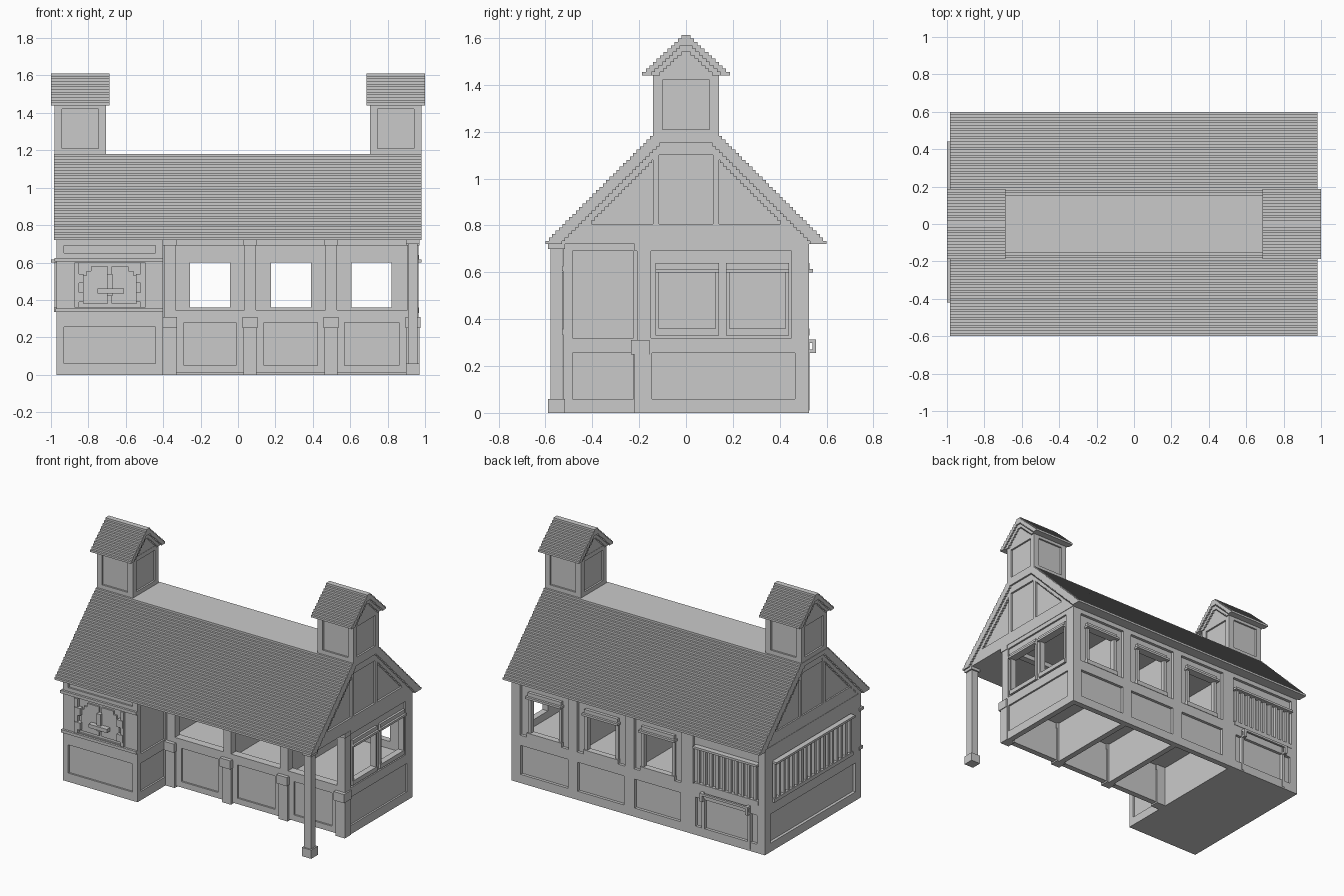
import bpy, bmesh

cube = bpy.data.objects.get("Cube")
if cube:
    bpy.data.objects.remove(cube, do_unlink=True)

grey = bpy.data.materials.new("plain_grey")
grey.use_nodes = True
GREY = (0.59, 0.59, 0.59, 1)
grey.diffuse_color = GREY
grey.node_tree.nodes["Principled BSDF"].inputs["Base Color"].default_value = GREY


def finish(name, bm):
    bmesh.ops.remove_doubles(bm, verts=bm.verts, dist=0.0001)
    bmesh.ops.recalc_face_normals(bm, faces=bm.faces)
    mesh = bpy.data.meshes.new(name)
    bm.to_mesh(mesh)
    bm.free()
    mesh.materials.append(grey)
    ob = bpy.data.objects.new(name, mesh)
    bpy.context.collection.objects.link(ob)


def box(name, x, y, z):
    bm = bmesh.new()
    bmesh.ops.create_cube(bm, size=1)
    for v in bm.verts:
        v.co = [lo + (c + 0.5) * (hi - lo) for c, (lo, hi) in zip(v.co, (x, y, z))]
    finish(name, bm)


def extrude(name, points, axis, a, b):
    """Extrude a (u, z) outline along the x or y axis from a to b."""
    bm = bmesh.new()
    verts = [bm.verts.new((a, u, z) if axis == "x" else (u, a, z)) for u, z in points]
    face = bm.faces.new(verts)
    new = bmesh.ops.extrude_face_region(bm, geom=[face])["geom"]
    for v in new:
        if isinstance(v, bmesh.types.BMVert):
            v.co[0 if axis == "x" else 1] = b
    finish(name, bm)


def wall(name, axis, outer, side, u, z, panels=(), holes=(), thick=0.04, depth=0.012):
    """Wall with sunk panels and open holes, each given as (u0, u1, z0, z1)."""
    rects = list(panels) + list(holes)
    us = sorted({*u, *[r[i] for r in rects for i in (0, 1)]})
    zs = sorted({*z, *[r[i] for r in rects for i in (2, 3)]})

    def front(i, j):
        if not (0 <= i < len(us) - 1 and 0 <= j < len(zs) - 1):
            return thick
        a, b = (us[i] + us[i + 1]) / 2, (zs[j] + zs[j + 1]) / 2
        inside = lambda rs: any(r[0] < a < r[1] and r[2] < b < r[3] for r in rs)
        return thick if inside(holes) else depth if inside(panels) else 0

    bm = bmesh.new()

    def quad(*pts):
        co = [(outer - side * w, a, b) if axis == "x" else (a, outer - side * w, b) for a, b, w in pts]
        bm.faces.new([bm.verts.new(c) for c in co])

    for i in range(len(us) - 1):
        for j in range(len(zs) - 1):
            f = front(i, j)
            if f == thick:
                continue
            ring = [(us[i], zs[j]), (us[i + 1], zs[j]), (us[i + 1], zs[j + 1]), (us[i], zs[j + 1])]
            for w in (f, thick):
                quad(*[(*p, w) for p in ring])
            for k, (di, dj) in enumerate(((0, -1), (1, 0), (0, 1), (-1, 0))):
                g = front(i + di, j + dj)
                if g > f:
                    p, q = ring[k], ring[(k + 1) % 4]
                    quad((*p, f), (*q, f), (*q, g), (*p, g))
    finish(name, bm)


def stairs(half, z0, dy, dz, n):
    """Stepped gable outline, left foot to right foot."""
    right = []
    for i in range(n):
        right += [(half - i * dy, z0 + i * dz), (half - i * dy, z0 + (i + 1) * dz)]
    return [(-y, z) for y, z in right] + right[::-1]


def gable_roof(name, x0, x1, half, z0, dy, dz, n, bands):
    """Stepped roof body, with stepped verge boards (offset, proud) on both ends."""
    d = max(p for _, p in bands)
    outline = stairs(half, z0, dy, dz, n)
    extrude(name, outline, "x", x0 + d, x1 - d)
    for off, proud in bands:
        m = n - int(off / dy * 0.6)
        inner = stairs(half - off, z0, dy, dz, max(1, min(m, int((half - off) / dy))))
        for end, s in ((x0, 1), (x1, -1)):
            extrude(name + "_verge", outline + inner[::-1], "x", end + s * (d - proud), end + s * d)


# Main roof and its gable timbers
gable_roof("roof", -0.983, 0.98, 0.6, 0.72, 0.0144, 0.0144, 32, [(0.07, 0.025), (0.11, 0.013)])
for s in (-1, 1):
    ends = sorted((s * 0.95, s * 0.968))
    for half, low, high in ((0.5, 0.72, 0.76), (0.48, 0.76, 0.805), (0.16, 1.1, 1.14)):
        box("gable_beam", ends, (-half, half), (low, high))
    for t in (-1, 1):
        box("gable_stud", ends, sorted((t * 0.115, t * 0.14)), (0.8, 1.12))

# Roof turrets
for s in (-1, 1):
    xs = sorted((s * 0.705, s * 0.98))
    for x, t in zip(xs, (-1, 1)):
        wall("turret_side", "x", x, t, (-0.14, 0.14), (1.16, 1.45), [(-0.115, 0.115, 1.21, 1.42)])
    for t in (-1, 1):
        wall("turret_face", "y", t * 0.14, t, xs, (1.16, 1.45),
             [(xs[0] + 0.025, xs[1] - 0.025, 1.21, 1.42)])
    a, b = sorted((s * 0.687, s))
    gable_roof("turret_roof", a, b, 0.187, 1.44, 0.0153, 0.0143, 12, [(0.04, 0.02), (0.075, 0.01)])

# Hall end wall with two windows
end_windows = [(-0.115, 0.125, 0.36, 0.6), (0.185, 0.425, 0.36, 0.6)]
wall("hall_end_wall", "x", 0.965, 1, (-0.21, 0.525), (0, 0.725),
     [(-0.145, 0.465, 0.06, 0.255), (-0.15, 0.45, 0.32, 0.69)], end_windows)
for a, b, low, high in end_windows:
    box("window_sill", (0.93, 0.968), (a - 0.015, b + 0.015), (0.33, 0.36))
    box("window_header", (0.93, 0.982), (a - 0.015, b + 0.015), (0.6, 0.615))
    box("window_header_top", (0.93, 0.968), (a - 0.015, b + 0.015), (0.615, 0.64))
    for y in (a - 0.015, b):
        box("window_jamb", (0.93, 0.965), (y, y + 0.015), (0.36, 0.6))

# Back wall with three open windows and a barred one
bays = [(-0.33, 0.03), (0.1, 0.465), (0.53, 0.9)]
windows = [((a + b) / 2 - 0.107, (a + b) / 2 + 0.107, 0.36, 0.6) for a, b in bays]
wall("back_wall", "y", 0.525, 1, (-0.965, 0.965), (0, 0.725),
     [(a + 0.005, b - 0.005, 0.06, 0.26) for a, b in bays]
     + [(-0.91, -0.44, 0.06, 0.26), (-0.92, -0.42, 0.35, 0.69)]
     + [(a, b, 0.33, 0.69) for a, b in bays], windows, depth=0.02)
for a, b, low, high in windows:
    box("window_sill", (a - 0.025, b + 0.025), (0.49, 0.528), (0.33, 0.36))
    box("window_header", (a - 0.03, b + 0.03), (0.49, 0.542), (0.6, 0.615))
    box("window_header_top", (a - 0.02, b + 0.02), (0.49, 0.526), (0.615, 0.64))
    for x in (a - 0.022, b):
        box("window_jamb", (x, x + 0.022), (0.49, 0.52), (0.36, 0.6))
box("barred_sill", (-0.92, -0.43), (0.5, 0.528), (0.33, 0.36))
box("barred_header", (-0.92, -0.43), (0.5, 0.542), (0.6, 0.615))
for i in range(10):
    x = -0.89 + i * 0.048
    box("window_bar", (x - 0.01, x + 0.01), (0.5, 0.522), (0.36, 0.6))

# Back rail on two strapped brackets
box("rail", (-0.86, -0.49), (0.54, 0.555), (0.298, 0.313))
for x in (-0.85, -0.5):
    box("rail_drop", (x - 0.01, x + 0.01), (0.54, 0.555), (0.255, 0.31))
    box("rail_strap", (x - 0.01, x + 0.01), (0.5, 0.528), (0.01, 0.313))
    for z in (0.255, 0.298):
        box("rail_bracket", (x - 0.01, x + 0.01), (0.52, 0.555), (z, z + 0.015))

# Closed left wall with a long barred window
wall("left_wall", "x", -0.97, -1, (-0.525, 0.525), (0, 0.725),
     [(-0.465, 0.465, 0.06, 0.26), (-0.42, 0.44, 0.35, 0.62)], depth=0.02)
box("long_sill", (-0.985, -0.95), (-0.42, 0.44), (0.335, 0.36))
box("long_header", (-1, -0.95), (-0.42, 0.44), (0.6, 0.615))
for i in range(18):
    y = -0.4 + i * 0.0482
    box("long_window_bar", (-0.98, -0.95), (y - 0.01, y + 0.01), (0.36, 0.6))

# Front block walls and base
wall("block_front", "y", -0.525, -1, (-0.97, -0.4), (0, 0.725),
     [(-0.93, -0.435, 0.06, 0.255), (-0.93, -0.435, 0.65, 0.69), (-0.87, -0.5, 0.36, 0.6)])
wall("block_side", "x", -0.4, 1, (-0.525, 0.5), (0, 0.725),
     [(-0.485, -0.225, 0.06, 0.255), (-0.485, -0.225, 0.32, 0.69)])
box("block_base", (-0.96, -0.41), (-0.515, 0.515), (0, 0.02))
box("block_ledge", (-0.975, -0.4), (-0.54, -0.5), (0.335, 0.355))
box("block_header", (-0.98, -0.4), (-0.54, -0.5), (0.605, 0.625))

# Shuttered window with stepped arch, hinges and latch
leaf = [(0.01, 0.38), (0.145, 0.38), (0.145, 0.53), (0.125, 0.53), (0.125, 0.555),
        (0.1, 0.555), (0.1, 0.58), (0.01, 0.58)]
for s in (-1, 1):
    extrude("shutter", [(-0.685 + s * u, z) for u, z in leaf], "y", -0.525, -0.505)
    for low in (0.39, 0.49):
        box("hinge", sorted((-0.685 + s * 0.14, -0.685 + s * 0.185)), (-0.545, -0.505), (low, low + 0.05))
    box("shutter_post", sorted((-0.685 + s * 0.165, -0.685 + s * 0.19)), (-0.54, -0.505), (0.36, 0.6))
box("latch_bar", (-0.75, -0.61), (-0.56, -0.515), (0.435, 0.46))
box("latch_plate", (-0.7, -0.67), (-0.545, -0.515), (0.42, 0.54))

# Open hall front: low panels, rails and posts
for a, b in bays:
    wall("low_front_panel", "y", -0.205, -1, (a, b), (0.01, 0.31), [(a + 0.04, b - 0.04, 0.05, 0.28)])
    box("front_rail", (a - 0.01, b + 0.01), (-0.21, -0.155), (0.305, 0.345))
for x in (-0.365, 0.065, 0.498, 0.935):
    box("front_post", (x - 0.03, x + 0.03), (-0.21, -0.155), (0, 0.725))
    box("post_foot", (x - 0.035, x + 0.035), (-0.22, -0.155), (0, 0.25))
    box("post_band", (x - 0.04, x + 0.04), (-0.235, -0.155), (0.25, 0.31))
    box("post_cap", (x - 0.035, x + 0.035), (-0.22, -0.155), (0.69, 0.72))
box("front_lintel", (-0.4, 0.965), (-0.205, -0.16), (0.69, 0.725))

# Free corner post under the eave
for name, half, low, high in (("corner_post", 0.026, 0, 0.725), ("corner_foot", 0.036, 0, 0.06),
                              ("corner_cap", 0.036, 0.7, 0.725)):
    box(name, (0.935 - half, 0.935 + half), (-0.552 - half, -0.552 + half), (low, high))

# Raised stall floor, open underneath, and the stall partitions
box("stall_floor", (-0.41, 0.93), (-0.165, 0.49), (0.29, 0.31))
for x in (0.065, 0.498):
    box("stall_partition", (x - 0.02, x + 0.02), (-0.165, 0.49), (0, 0.725))
